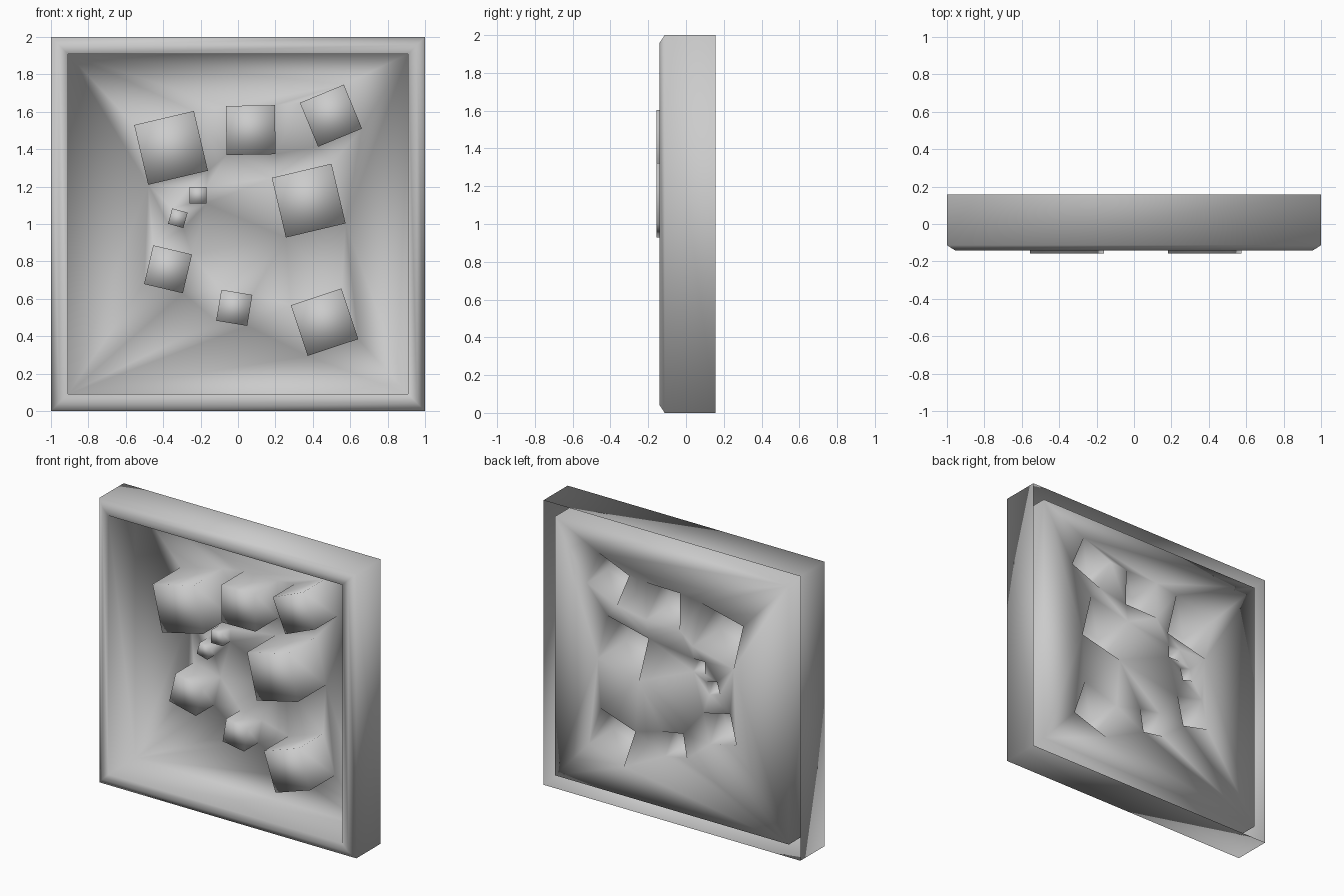
import bpy, bmesh
from math import sin, cos, radians
from mathutils import Vector

if "Cube" in bpy.data.objects:
    bpy.data.objects.remove(bpy.data.objects["Cube"])

BACK = 0.157
DEPTH_RATIO = 0.957   # block depth relative to its face width

# blocks: centre x, centre z, face width, turn in degrees
BLOCKS = [
    (-0.358, 1.407, 0.328, 13.2), (0.068, 1.502, 0.262, 1.0),
    (0.497, 1.579, 0.254, 22.5), (0.378, 1.125, 0.328, 13.3),
    (-0.214, 1.154, 0.090, 0.0), (-0.322, 1.031, 0.085, -15.5),
    (-0.374, 0.758, 0.213, -13.3), (-0.020, 0.552, 0.168, -9.5),
    (0.463, 0.475, 0.285, 18.4),
]

# frame section from the open back edge, round the front lip, to the panel
PROFILE = [(1.0, BACK), (1.0, -0.113), (0.957, -0.141), (0.91, -0.141), (0.91, BACK)]

bm = bmesh.new()


def square(cx, cz, half, y, turn=0.0):
    """Four vertices of a square facing the front."""
    c, s = cos(radians(turn)), sin(radians(turn))
    return [bm.verts.new((cx + half * (u * c - v * s), y, cz + half * (u * s + v * c)))
            for u, v in ((-1, -1), (1, -1), (1, 1), (-1, 1))]


def bridge(a, b):
    """Walls between two matching squares."""
    for i in range(4):
        j = (i + 1) % 4
        bm.faces.new((a[i], a[j], b[j], b[i]))


def ring_edges(ring):
    return [bm.edges.get((ring[i], ring[(i + 1) % 4])) for i in range(4)]


# frame: hollow shell, open at the back
rings = [square(0, 1, half, y) for half, y in PROFILE]
for a, b in zip(rings, rings[1:]):
    bridge(a, b)
outline = ring_edges(rings[-1])

# blocks: open-backed boxes standing out of the panel
for x, z, width, turn in BLOCKS:
    base = square(x, z, width / 2, BACK, turn)
    front = square(x, z, width / 2, BACK - width * DEPTH_RATIO, turn)
    bridge(base, front)
    bm.faces.new(front)
    outline += ring_edges(base)

# panel: fills the recess around the block footprints
bmesh.ops.triangle_fill(bm, edges=outline, use_beauty=True, normal=Vector((0, -1, 0)))

# turn all faces towards the visible front
bmesh.ops.recalc_face_normals(bm, faces=bm.faces[:])
bm.normal_update()
if sum(f.normal.y * f.calc_area() for f in bm.faces) > 0:
    bmesh.ops.reverse_faces(bm, faces=bm.faces[:])
for f in bm.faces:
    f.smooth = True

mesh = bpy.data.meshes.new("framed_block_relief")
bm.to_mesh(mesh)
bm.free()
obj = bpy.data.objects.new("framed_block_relief", mesh)
bpy.context.collection.objects.link(obj)
